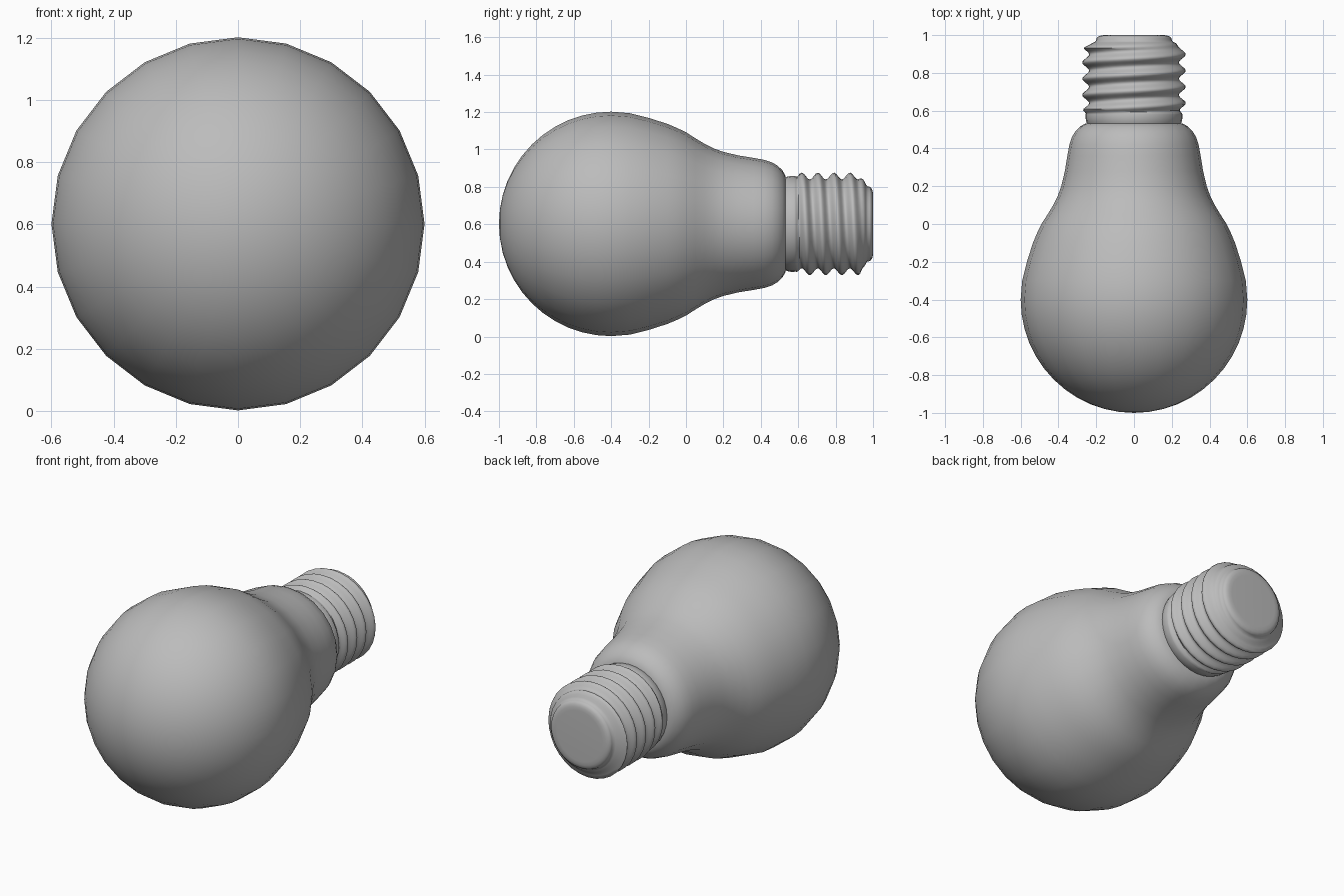
import bpy
import bmesh
import math

cube = bpy.data.objects.get("Cube")
if cube:
    bpy.data.objects.remove(cube)

AXIS_Z = 0.602


def make_material(name, rgb):
    mat = bpy.data.materials.new(name)
    mat.use_nodes = True
    color = (*rgb, 1)
    mat.diffuse_color = color
    mat.node_tree.nodes["Principled BSDF"].inputs["Base Color"].default_value = color
    return mat


def lathe(name, stations, sides, radius, mat, tip=None, cap=False):
    """Skin rings along y; radius(station, angle) gives each point's distance."""
    bm = bmesh.new()
    rings = []
    for s in stations:
        ring = []
        for i in range(sides):
            a = math.tau * i / sides
            r = radius(s, a)
            ring.append(bm.verts.new((r * math.cos(a), s[0], AXIS_Z + r * math.sin(a))))
        rings.append(ring)
    for r0, r1 in zip(rings, rings[1:]):
        for i in range(sides):
            j = (i + 1) % sides
            bm.faces.new((r0[i], r0[j], r1[j], r1[i]))
    if tip is not None:
        pole = bm.verts.new((0, tip, AXIS_Z))
        for i in range(sides):
            bm.faces.new((pole, rings[0][(i + 1) % sides], rings[0][i]))
    if cap:
        bm.faces.new(rings[-1])
    bmesh.ops.recalc_face_normals(bm, faces=bm.faces)
    mesh = bpy.data.meshes.new(name)
    bm.to_mesh(mesh)
    bm.free()
    mesh.materials.append(mat)
    obj = bpy.data.objects.new(name, mesh)
    bpy.context.collection.objects.link(obj)
    bpy.ops.object.select_all(action="DESELECT")
    obj.select_set(True)
    bpy.context.view_layer.objects.active = obj
    bpy.ops.object.shade_smooth_by_angle(angle=math.radians(50))
    return obj


grey = make_material("neutral grey", (0.5, 0.5, 0.5))

# Glass: a round front that flows into a flared neck
front = [(-0.4 - 0.6 * math.cos(t), 0.6 * math.sin(t))
         for t in (math.pi / 2 * i / 12 for i in range(1, 13))]
neck = [(-0.3, 0.592), (-0.2, 0.567), (-0.1, 0.535), (-0.05, 0.514), (0, 0.49),
        (0.05, 0.458), (0.1, 0.428), (0.15, 0.403), (0.2, 0.385), (0.28, 0.366),
        (0.36, 0.353), (0.42, 0.342), (0.46, 0.329), (0.49, 0.311), (0.515, 0.287),
        (0.53, 0.262), (0.535, 0.24)]
lathe("glass_bulb", front + neck, 24, lambda s, a: s[1], grey, tip=-1)

# Screw base: collar, helical thread and rounded end contact
PITCH = 0.086
THREAD_START, THREAD_END = 0.585, 0.955


def screw_radius(s, a):
    y, r = s
    fade = min((y - THREAD_START) / 0.02, (THREAD_END - y) / 0.025, 1)
    if fade <= 0:
        return r
    phase = math.tau * (y - 0.64) / PITCH + a
    wave = 0.5 + 0.5 * math.cos(phase)
    threaded = 0.238 + 0.036 * wave
    return r + (threaded - r) * fade


collar = [(0.525, 0.245), (0.54, 0.252), (0.56, 0.256), (0.58, 0.256)]
STEPS = 48
thread = [(THREAD_START + (THREAD_END - THREAD_START) * i / STEPS,
           0.255 - 0.03 * i / STEPS) for i in range(STEPS + 1)]
end = [(0.962, 0.212), (0.968, 0.202), (0.98, 0.199), (0.988, 0.195),
       (0.995, 0.184), (0.999, 0.17), (1.0, 0.15)]
lathe("screw_base", collar + thread + end, 32, screw_radius, grey, cap=True)
